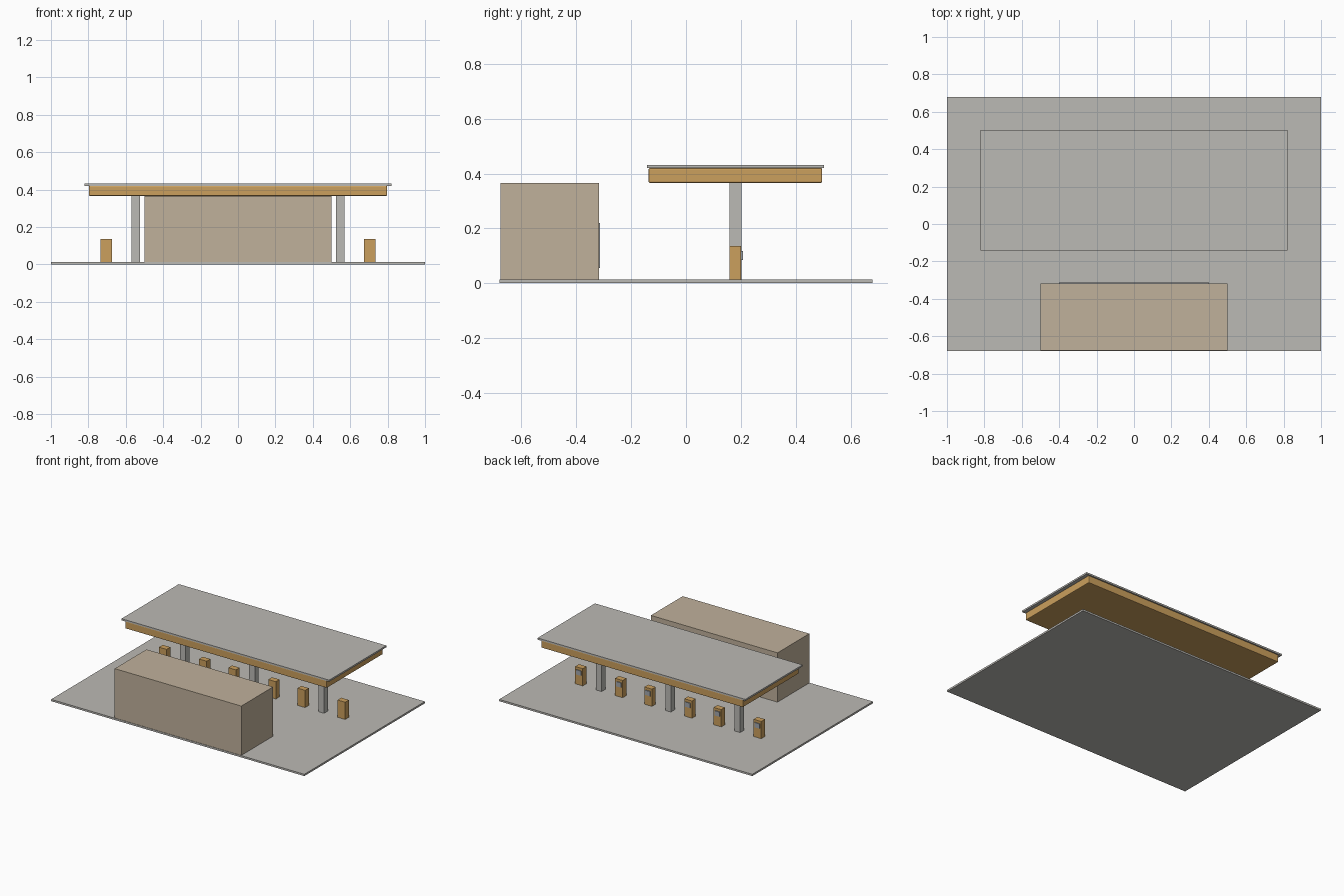
import bpy

if "Cube" in bpy.data.objects:
    bpy.data.objects.remove(bpy.data.objects["Cube"])


def material(name, rgb):
    m = bpy.data.materials.new(name)
    m.diffuse_color = (*rgb, 1)
    m.use_nodes = True
    m.node_tree.nodes["Principled BSDF"].inputs["Base Color"].default_value = m.diffuse_color
    return m


GREY = material("concrete grey", (0.50, 0.49, 0.46))
ORANGE = material("ochre orange", (0.60, 0.35, 0.11))
BEIGE = material("beige wall", (0.53, 0.44, 0.33))
GLASS = material("grey glass", (0.36, 0.39, 0.42))


def box(name, mat, x, y, z, bevel=0):
    """Box from (min, max) ranges on each axis."""
    bpy.ops.mesh.primitive_cube_add(size=1, location=[sum(r) / 2 for r in (x, y, z)])
    ob = bpy.context.object
    ob.name = name
    ob.scale = [r[1] - r[0] for r in (x, y, z)]
    bpy.ops.object.transform_apply(location=False, rotation=False, scale=True)
    ob.data.materials.append(mat)
    if bevel:
        mod = ob.modifiers.new("soft_edges", "BEVEL")
        mod.width = bevel
        mod.segments = 2
    return ob


def span(centre, width):
    return (centre - width / 2, centre + width / 2)


BASE_TOP = 0.013
ISLAND_Y = 0.18

# Forecourt slab
box("forecourt", GREY, (-1, 1), (-0.68, 0.68), (0, BASE_TOP))

# Shop building with a window band facing the pumps
box("shop", BEIGE, (-0.5, 0.5), (-0.677, -0.318), (0.002, 0.365))
box("shop_window", GLASS, (-0.4, 0.4), (-0.319, -0.314), (0.055, 0.22))

# Canopy band and its roof sheet
box("canopy", ORANGE, (-0.797, 0.797), span(ISLAND_Y, 0.633), (0.366, 0.42), bevel=0.005)
box("canopy_roof", GREY, (-0.82, 0.82), span(ISLAND_Y, 0.646), (0.42, 0.432))

# Columns, each with a pump on either side
for i, cx in enumerate((-0.547, 0, 0.547)):
    box(f"column_{i + 1}", GREY, span(cx, 0.044), span(ISLAND_Y, 0.044), (0.002, 0.37))
    for side, label in ((-1, "left"), (1, "right")):
        px = cx + side * 0.158
        box(f"pump_{i + 1}_{label}", ORANGE, span(px, 0.06), span(ISLAND_Y, 0.042), (0.002, 0.136))
        box(f"pump_screen_{i + 1}_{label}", GLASS, span(px, 0.04), (0.2, 0.207), (0.084, 0.118))
